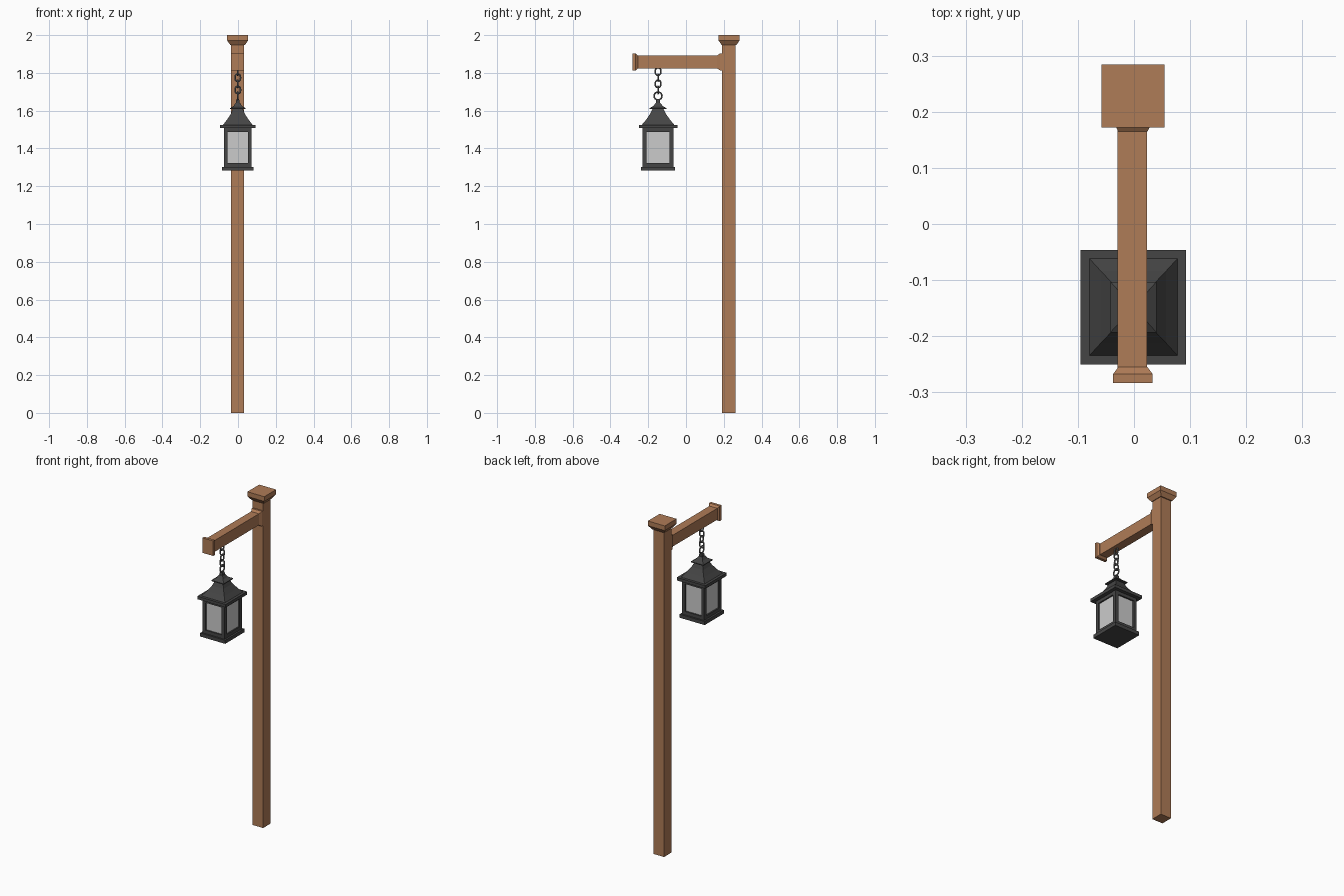
import bpy, bmesh, math
from mathutils import Matrix, Vector

if "Cube" in bpy.data.objects:
    bpy.data.objects.remove(bpy.data.objects["Cube"])


def material(name, rgb):
    m = bpy.data.materials.new(name)
    m.diffuse_color = (*rgb, 1)
    m.use_nodes = True
    m.node_tree.nodes["Principled BSDF"].inputs["Base Color"].default_value = m.diffuse_color
    return m


WOOD = material("wood", (0.43, 0.20, 0.095))
IRON = material("dark_iron", (0.06, 0.06, 0.06))
STEEL = material("chain_steel", (0.16, 0.16, 0.16))
PX, PY = -0.002, 0.226          # post axis
LX, LY = -0.001, -0.148         # lantern axis
ARM_Z = 1.858


def finish(name, bm, mat):
    bmesh.ops.recalc_face_normals(bm, faces=bm.faces)
    me = bpy.data.meshes.new(name)
    bm.to_mesh(me)
    bm.free()
    ob = bpy.data.objects.new(name, me)
    bpy.context.collection.objects.link(ob)
    if mat:
        me.materials.append(mat)
    return ob


def loft(name, sections, origin, mat, axis='Z'):
    """Stack of rectangles (half_a, half_b, height), capped at both ends."""
    bm = bmesh.new()
    rings = []
    for a, b, h in sections:
        ring = []
        for s, t in ((-1, -1), (1, -1), (1, 1), (-1, 1)):
            p = Vector((s * a, t * b, h) if axis == 'Z' else (s * a, h, t * b))
            ring.append(bm.verts.new(p + Vector(origin)))
        rings.append(ring)
    for lo, hi in zip(rings, rings[1:]):
        for i in range(4):
            j = (i + 1) % 4
            bm.faces.new((lo[i], lo[j], hi[j], hi[i]))
    bm.faces.new(rings[0])
    bm.faces.new(rings[-1])
    return finish(name, bm, mat)


def link(name, z, half_w, straight, wire, facing_x):
    """Chain link: a torus whose upper and lower halves are pulled apart."""
    bpy.ops.mesh.primitive_torus_add(major_segments=16, minor_segments=8,
                                     major_radius=half_w, minor_radius=wire)
    ob = bpy.context.object
    ob.name = name
    for v in ob.data.vertices:
        if abs(v.co.y) > 1e-4:
            v.co.y += math.copysign(straight, v.co.y)
    ob.data.transform(Matrix.Rotation(math.pi / 2, 4, 'X'))
    if facing_x:
        ob.data.transform(Matrix.Rotation(math.pi / 2, 4, 'Z'))
    ob.location = (LX, LY, z)
    ob.data.materials.append(STEEL)
    bpy.ops.object.shade_smooth_by_angle()


# Wooden post and its flared cap
loft("post", [(0.035, 0.035, 0), (0.035, 0.035, 1.955)], (PX, PY, 0), WOOD)
loft("post_cap", [(0.039, 0.039, 1.948), (0.056, 0.056, 1.972), (0.056, 0.056, 2.0)],
     (PX, PY + 0.002, 0), WOOD)

# Arm with a flared block at each end
loft("arm", [(0.026, 0.034, -0.27), (0.026, 0.034, 0.195)], (PX - 0.001, 0, ARM_Z), WOOD, 'Y')
loft("arm_end_cap", [(0.035, 0.045, -0.283), (0.035, 0.045, -0.267), (0.026, 0.034, -0.255)],
     (PX, 0, ARM_Z), WOOD, 'Y')
loft("arm_collar", [(0.026, 0.034, 0.165), (0.034, 0.045, 0.180), (0.034, 0.045, 0.195)],
     (PX, 0, ARM_Z), WOOD, 'Y')

# Chain links, alternating direction, and the ring on the lantern
for i in range(4):
    link(f"chain_link_{i + 1}", 1.807 - 0.0325 * i, 0.0145, 0.005, 0.0042, i % 2 == 0)
link("lantern_ring", 1.678, 0.021, 0, 0.0042, True)

# Lantern base, glass, and roof
C = (LX, LY, 0)
loft("lantern_base", [(0.083, 0.091, 1.282), (0.083, 0.091, 1.303)], C, IRON)
loft("lantern_glass", [(0.064, 0.072, 1.30), (0.064, 0.072, 1.51)], C, None)
loft("lantern_eave", [(0.094, 0.102, 1.507), (0.094, 0.102, 1.525)], C, IRON)
loft("lantern_roof", [(0.079, 0.087, 1.524), (0.058, 0.064, 1.551), (0.038, 0.043, 1.581),
                      (0.025, 0.028, 1.612)], C, IRON)
loft("roof_vent", [(0.041, 0.045, 1.608), (0.041, 0.045, 1.613), (0.022, 0.024, 1.625),
                   (0.012, 0.013, 1.641)], C, IRON)
loft("lantern_finial", [(0.010, 0.010, 1.638), (0.010, 0.010, 1.652), (0.006, 0.006, 1.661)], C, IRON)

# Lantern frame: corner posts plus bottom and top rails
for sx in (-1, 1):
    for sy in (-1, 1):
        loft("frame_corner", [(0.0095, 0.0105, 1.30), (0.0095, 0.0105, 1.51)],
             (LX + sx * 0.0635, LY + sy * 0.0715, 0), IRON)
for z in (1.3125, 1.499):
    for s in (-1, 1):
        loft("frame_rail_front", [(0.055, 0.008, -0.011), (0.055, 0.008, 0.011)],
             (LX, LY + s * 0.073, z), IRON)
        loft("frame_rail_side", [(0.008, 0.063, -0.011), (0.008, 0.063, 0.011)],
             (LX + s * 0.064, LY, z), IRON)
